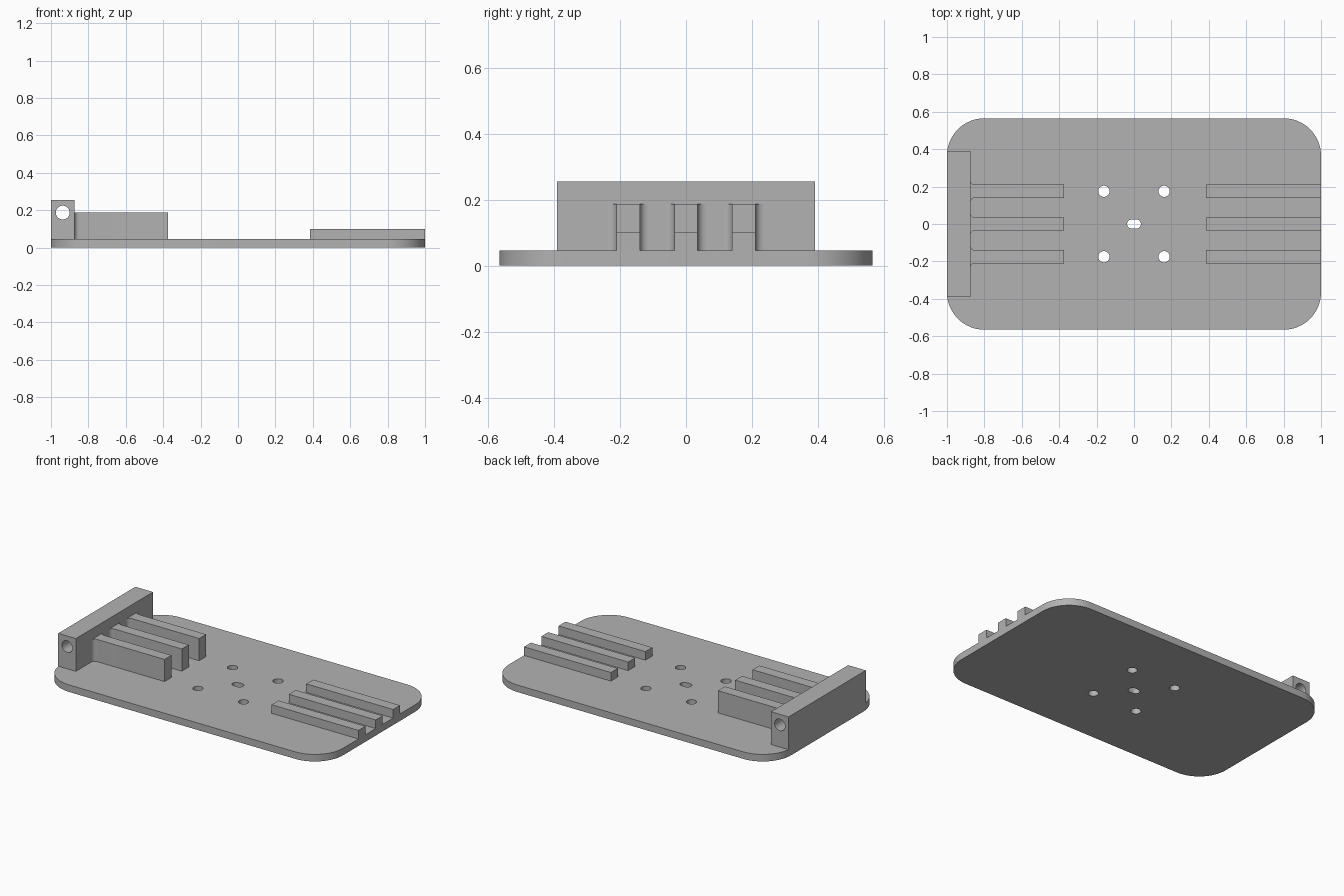
import bpy, bmesh
from math import sin, cos, pi, radians
from mathutils import Matrix

cube = bpy.data.objects.get("Cube")
if cube:
    bpy.data.objects.remove(cube, do_unlink=True)

PLATE_TOP = 0.045
RIB_ROWS = (-0.175, 0, 0.175)
RIB_HALF = 0.035

grey = bpy.data.materials.new("plain grey")
grey.use_nodes = True
grey.diffuse_color = (0.45, 0.45, 0.45, 1)
grey.node_tree.nodes["Principled BSDF"].inputs["Base Color"].default_value = grey.diffuse_color


def arc(cx, cy, r, start, end, steps):
    angles = [radians(start + (end - start) * i / steps) for i in range(steps + 1)]
    return [(cx + r * cos(a), cy + r * sin(a)) for a in angles]


def rounded_rect(hx, hy, r, steps=16, x=0, y=0):
    corners = ((1, 1, 0), (-1, 1, 90), (-1, -1, 180), (1, -1, 270))
    pts = []
    for sx, sy, a in corners:
        for p in arc(x + sx * (hx - r), y + sy * (hy - r), r, a, a + 90, steps):
            if not pts or (abs(p[0] - pts[-1][0]) + abs(p[1] - pts[-1][1])) > 1e-5:
                pts.append(p)
    if abs(pts[0][0] - pts[-1][0]) + abs(pts[0][1] - pts[-1][1]) < 1e-5:
        pts.pop()
    return pts


def prism(name, outline, z0, z1, matrix=Matrix()):
    """Extrude a flat outline from z0 to z1."""
    bm = bmesh.new()
    face = bm.faces.new([bm.verts.new((x, y, z0)) for x, y in outline])
    top = bmesh.ops.extrude_face_region(bm, geom=[face])["geom"]
    verts = [v for v in top if isinstance(v, bmesh.types.BMVert)]
    bmesh.ops.translate(bm, verts=verts, vec=(0, 0, z1 - z0))
    bmesh.ops.transform(bm, matrix=matrix, verts=bm.verts)
    bmesh.ops.recalc_face_normals(bm, faces=bm.faces)
    mesh = bpy.data.meshes.new(name)
    bm.to_mesh(mesh)
    bm.free()
    mesh.materials.append(grey)
    obj = bpy.data.objects.new(name, mesh)
    bpy.context.collection.objects.link(obj)
    return obj


def activate(obj):
    bpy.ops.object.select_all(action="DESELECT")
    obj.select_set(True)
    bpy.context.view_layer.objects.active = obj


def cut(obj, cutter):
    cutter.hide_render = True
    mod = obj.modifiers.new("hole", "BOOLEAN")
    mod.operation, mod.solver, mod.object = "DIFFERENCE", "EXACT", cutter
    activate(obj)
    bpy.ops.object.modifier_apply(modifier=mod.name)
    bpy.data.objects.remove(cutter, do_unlink=True)


# Base plate with four round holes and a central slot
plate = prism("base_plate", rounded_rect(1, 0.565, 0.2), 0, PLATE_TOP)
for x in (-0.161, 0.161):
    for y in (-0.175, 0.175):
        cut(plate, prism("hole_cutter", rounded_rect(0.03, 0.03, 0.03, 8, x, y), -0.1, 0.1))
cut(plate, prism("slot_cutter", rounded_rect(0.037, 0.025, 0.025, 8), -0.1, 0.1))

# Upright block with a cross bore
block = prism("end_block", [(-1, -0.39), (-0.875, -0.39), (-0.875, 0.39), (-1, 0.39)],
              PLATE_TOP, 0.255)
along_y = Matrix.Translation((-0.937, 0, 0.187)) @ Matrix.Rotation(pi / 2, 4, "X")
cut(block, prism("bore_cutter", rounded_rect(0.037, 0.037, 0.037, 10), -0.5, 0.5, along_y))

parts = [plate, block]
for row, y in zip(("front", "middle", "back"), RIB_ROWS):
    # Tall ribs, flared by fillets where they meet the block
    r, root = 0.025, -0.875
    low = arc(root + r, y - RIB_HALF - r, r, 180, 90, 6)
    high = arc(root + r, y + RIB_HALF + r, r, 270, 180, 6)
    tip = [(-0.373, y - RIB_HALF), (-0.373, y + RIB_HALF)]
    parts.append(prism("tall_rib_" + row, low + tip + high, PLATE_TOP, 0.187))

    # Low ribs at the opposite end
    rect = [(0.385, y - RIB_HALF), (1, y - RIB_HALF), (1, y + RIB_HALF), (0.385, y + RIB_HALF)]
    parts.append(prism("low_rib_" + row, rect, PLATE_TOP, 0.1))

for part in parts:
    activate(part)
    bpy.ops.object.shade_smooth_by_angle(angle=radians(30))
